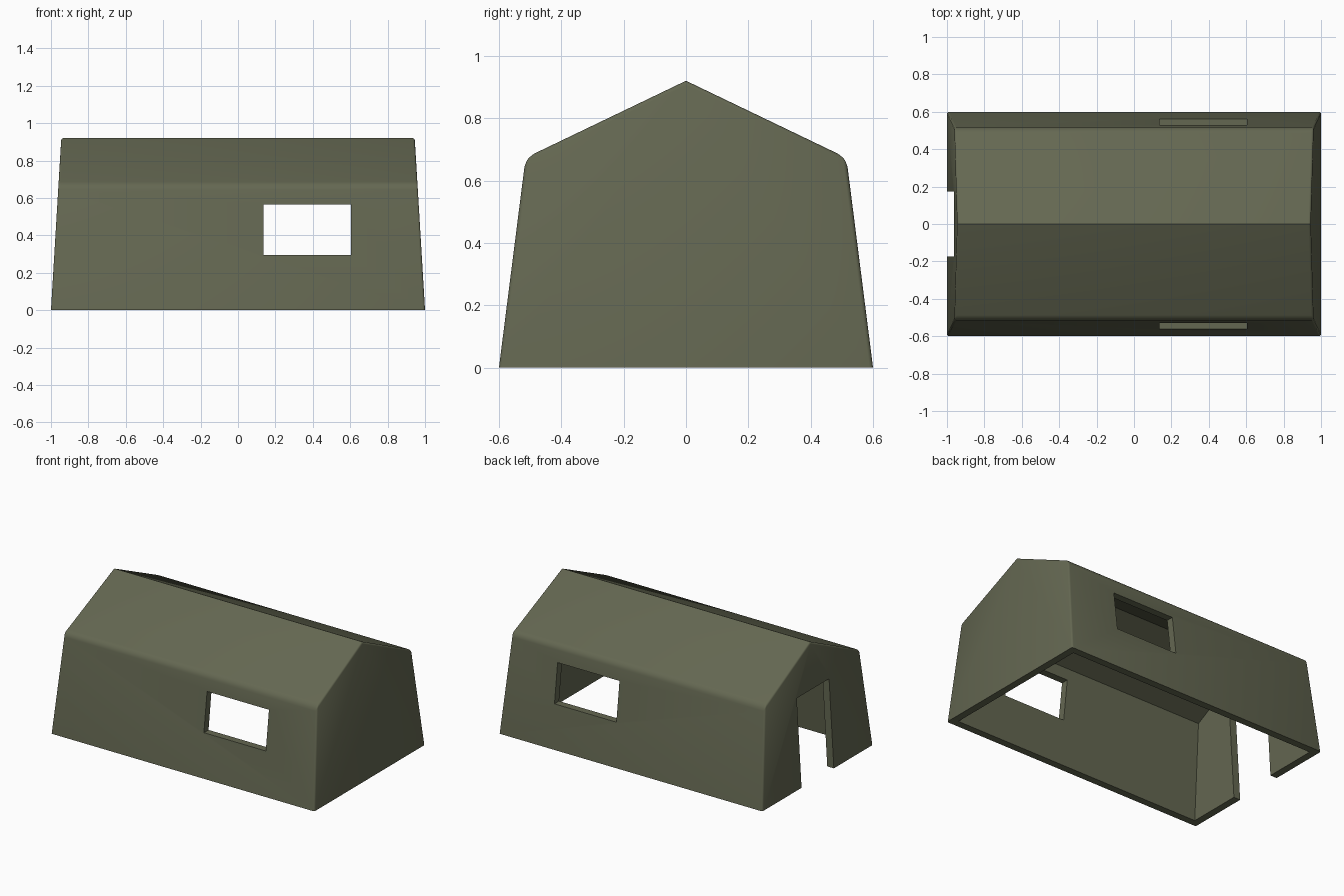
import bpy, bmesh, math

if "Cube" in bpy.data.objects:
    bpy.data.objects.remove(bpy.data.objects["Cube"])

KX, KY, KR = 0.06, 0.127, 0.48      # lean of end walls, lean of side walls, roof pitch


def new_object(name, bm):
    bmesh.ops.recalc_face_normals(bm, faces=bm.faces[:])
    mesh = bpy.data.meshes.new(name)
    bm.to_mesh(mesh)
    bm.free()
    ob = bpy.data.objects.new(name, mesh)
    bpy.context.collection.objects.link(ob)
    return ob


def tent_solid(name, hx, hy, ridge, bottom):
    """Solid gabled body with leaning walls; half sizes are given at z = 0."""
    ey = (hy - KY * ridge) / (1 - KY * KR)
    ez = ridge - KR * ey
    by = hy - KY * bottom
    profile = [(-by, bottom), (-ey, ez), (0, ridge), (ey, ez), (by, bottom)]
    bm = bmesh.new()
    weight = bm.edges.layers.float.new("bevel_weight_edge")
    ends = [[bm.verts.new((s * (hx - KX * z), y, z)) for y, z in profile] for s in (-1, 1)]
    for end in ends:
        bm.faces.new(end)
    a, b = ends
    for i in range(5):
        j = (i + 1) % 5
        bm.faces.new((a[i], a[j], b[j], b[i]))
    # Soft eaves, slightly softened end edges, crisp ridge and base
    for i in (1, 3):
        bm.edges.get((a[i], b[i]))[weight] = 1.0
    for end in ends:
        for i in range(4):
            bm.edges.get((end[i], end[i + 1]))[weight] = 0.4
    return new_object(name, bm)


def box(name, lo, hi):
    bm = bmesh.new()
    bmesh.ops.create_cube(bm, size=1)
    for v in bm.verts:
        v.co = [(lo[i] + hi[i]) / 2 + v.co[i] * (hi[i] - lo[i]) for i in range(3)]
    return new_object(name, bm)


def apply(ob, mod):
    bpy.context.view_layer.objects.active = ob
    bpy.ops.object.modifier_apply(modifier=mod.name)


def cut(ob, cutter):
    mod = ob.modifiers.new("cut", 'BOOLEAN')
    mod.operation = 'DIFFERENCE'
    mod.solver = 'EXACT'
    mod.object = cutter
    cutter.hide_render = True
    apply(ob, mod)
    bpy.data.objects.remove(cutter)


# Canvas shell
shell = tent_solid("tent_shell", 1.0, 0.6, 0.92, 0.0)
bev = shell.modifiers.new("soft_edges", 'BEVEL')
bev.limit_method = 'WEIGHT'
bev.width = 0.03
bev.segments = 3
apply(shell, bev)

# Hollow interior, open underneath
cut(shell, tent_solid("interior", 0.95, 0.55, 0.864, -0.1))
# Window through both side walls
cut(shell, box("window_hole", (0.135, -1, 0.295), (0.605, 1, 0.565)))
# Doorway in the left end
cut(shell, box("door_hole", (-1.2, -0.175, -0.2), (-0.8, 0.175, 0.605)))

# Olive canvas colour
mat = bpy.data.materials.new("olive_canvas")
mat.diffuse_color = (0.127, 0.136, 0.083, 1)
mat.use_nodes = True
mat.node_tree.nodes["Principled BSDF"].inputs["Base Color"].default_value = mat.diffuse_color
shell.data.materials.clear()
shell.data.materials.append(mat)

bpy.ops.object.select_all(action='DESELECT')
shell.select_set(True)
bpy.context.view_layer.objects.active = shell
bpy.ops.object.shade_smooth_by_angle(angle=math.radians(30))
